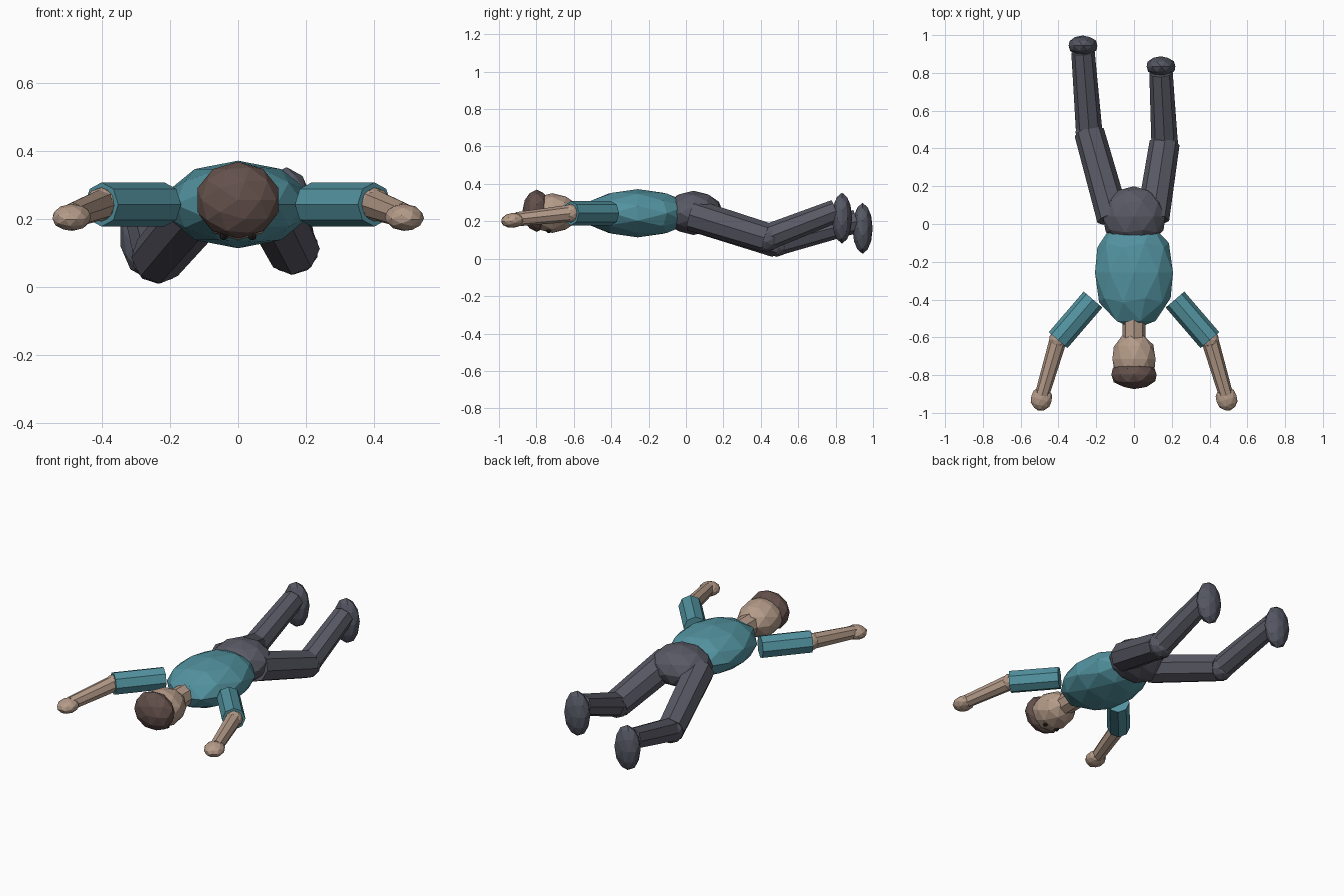
import bpy
from math import pi
from mathutils import Vector

if "Cube" in bpy.data.objects:
    bpy.data.objects.remove(bpy.data.objects["Cube"], do_unlink=True)


def material(name, rgb):
    m = bpy.data.materials.new(name)
    m.use_nodes = True
    colour = (*rgb, 1)
    m.diffuse_color = colour
    bsdf = next(n for n in m.node_tree.nodes if n.type == 'BSDF_PRINCIPLED')
    bsdf.inputs["Base Color"].default_value = colour
    return m


SHIRT = material("teal_shirt", (0.085, 0.29, 0.35))
SKIN = material("skin", (0.46, 0.33, 0.25))
HAIR = material("brown_hair", (0.125, 0.08, 0.07))
TROUSERS = material("grey_trousers", (0.10, 0.10, 0.13))
SHOES = material("slate_shoes", (0.09, 0.095, 0.125))
EYES = material("dark_eyes", (0.02, 0.015, 0.015))


def finish(name, mat):
    obj = bpy.context.object
    obj.name = name
    obj.data.materials.append(mat)
    return obj


def blob(name, centre, radii, mat, rotation=(pi / 2, 0, 0), detail=2):
    """Faceted ellipsoid; radii are across, front to back, and along the body."""
    bpy.ops.mesh.primitive_ico_sphere_add(subdivisions=detail, radius=1,
                                          location=centre, rotation=rotation)
    obj = finish(name, mat)
    obj.scale = radii
    return obj


def limb(name, start, end, r1, r2, mat):
    """Eight-sided tapered tube between two joints."""
    a, b = Vector(start), Vector(end)
    turn = (b - a).to_track_quat('Z', 'Y').to_euler()
    bpy.ops.mesh.primitive_cone_add(vertices=8, radius1=r1, radius2=r2,
                                    depth=(b - a).length,
                                    location=(a + b) / 2, rotation=turn)
    finish(name, mat)
    return turn


# Trunk, neck and head, lying face down along y
blob("torso", (0, -0.258, 0.243), (0.217, 0.129, 0.30), SHIRT)
blob("pelvis", (0, 0.04, 0.245), (0.175, 0.118, 0.16), TROUSERS)
limb("neck", (0, -0.46, 0.243), (0, -0.64, 0.243), 0.062, 0.062, SKIN)
blob("head", (0, -0.715, 0.244), (0.12, 0.106, 0.145), SKIN)
blob("hair", (0, -0.798, 0.256), (0.126, 0.113, 0.076), HAIR)

# Arms and eyes, the same on both sides
for side, s in (("left", 1), ("right", -1)):
    blob(side + "_eye", (s * 0.042, -0.735, 0.15), (0.014,) * 3, EYES, detail=1)
    shoulder = (s * 0.217, -0.40, 0.243)
    elbow = (s * 0.402, -0.615, 0.243)
    wrist = (s * 0.487, -0.905, 0.211)
    limb(side + "_sleeve", shoulder, elbow, 0.065, 0.065, SHIRT)
    blob(side + "_elbow", elbow, (0.05,) * 3, SKIN)
    turn = limb(side + "_forearm", elbow, wrist, 0.046, 0.038, SKIN)
    blob(side + "_hand", (s * 0.49, -0.925, 0.205), (0.058, 0.04, 0.065), SKIN, turn)

# Legs, each with its own stride: hip, knee, ankle
LEGS = {
    "left": ((0.10, 0.03, 0.235), (0.162, 0.43, 0.112), (0.143, 0.80, 0.255)),
    "right": ((-0.11, 0.03, 0.235), (-0.237, 0.485, 0.086), (-0.27, 0.91, 0.20)),
}
for side, (hip, knee, ankle) in LEGS.items():
    limb(side + "_thigh", hip, knee, 0.087, 0.08, TROUSERS)
    blob(side + "_knee", knee, (0.076,) * 3, TROUSERS)
    limb(side + "_shin", knee, ankle, 0.07, 0.062, TROUSERS)
    foot = Vector(ankle) + Vector((0, 0.034, -0.038))
    blob(side + "_shoe", foot, (0.08, 0.136, 0.054), SHOES)
